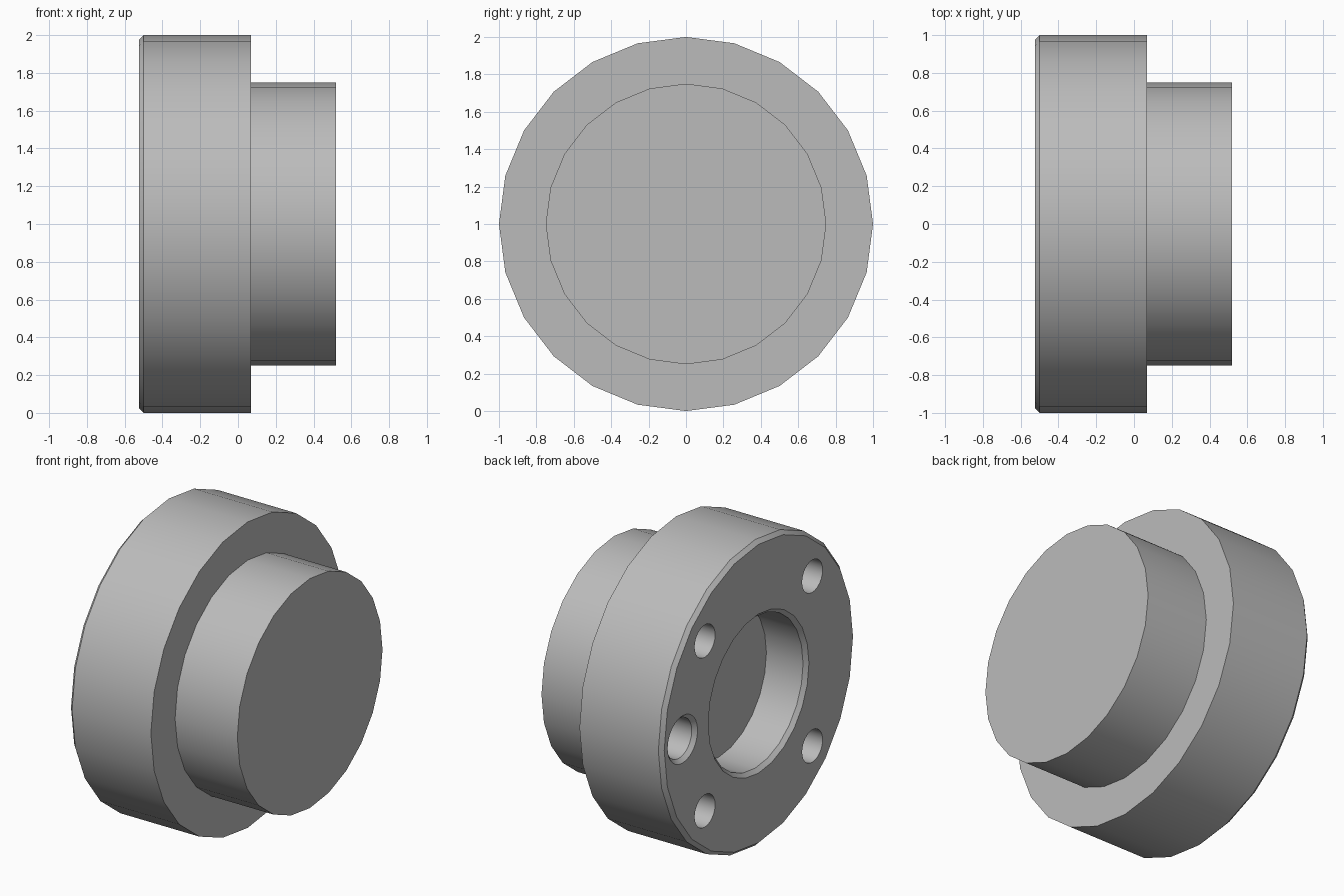
import bpy, bmesh
from math import cos, sin, pi, radians

if "Cube" in bpy.data.objects:
    bpy.data.objects.remove(bpy.data.objects["Cube"], do_unlink=True)

SIDES = 24
FACE, STEP, END = -0.525, 0.07, 0.52   # stations along x
BEVEL = 0.025

steel = bpy.data.materials.new("light_grey_steel")
steel.use_nodes = True
GREY = (0.5, 0.5, 0.5, 1)
steel.diffuse_color = GREY
steel.node_tree.nodes["Principled BSDF"].inputs["Base Color"].default_value = GREY


def lathe(name, profile, y=0.0, z=1.0):
    """Turn (x, radius) points about an x-parallel axis, with flat end caps."""
    bm = bmesh.new()
    rings = []
    for x, r in profile:
        rings.append([bm.verts.new((x, y + r * cos(2 * pi * i / SIDES),
                                    z + r * sin(2 * pi * i / SIDES)))
                      for i in range(SIDES)])
    for a, b in zip(rings, rings[1:]):
        for i in range(SIDES):
            j = (i + 1) % SIDES
            bm.faces.new((a[i], a[j], b[j], b[i]))
    bm.faces.new(rings[0])
    bm.faces.new(rings[-1])
    bmesh.ops.recalc_face_normals(bm, faces=bm.faces)
    mesh = bpy.data.meshes.new(name)
    bm.to_mesh(mesh)
    bm.free()
    mesh.materials.append(steel)
    obj = bpy.data.objects.new(name, mesh)
    bpy.context.collection.objects.link(obj)
    return obj


def hole(name, radius, depth, y, z):
    return lathe(name, [(FACE - 0.05, radius), (FACE + depth, radius)], y, z)


# Stepped body: bevelled flange, boss, and the central recess turned inside it
body = lathe("flanged_body", [
    (FACE + 0.29, 0.495), (FACE + BEVEL, 0.495), (FACE, 0.52),
    (FACE, 1 - BEVEL), (FACE + BEVEL, 1), (STEP, 1),
    (STEP, 0.75), (END, 0.75)])

# Four bolt holes on a square, and a countersunk locating hole at the back
PITCH = 0.785
side = PITCH * cos(pi / 4)
cutters = [hole("bolt_hole_cutter", 0.106, 0.4, sy * side, 1 + sz * side)
           for sy in (-1, 1) for sz in (-1, 1)]
cutters.append(lathe("locating_hole_cutter", [
    (FACE - BEVEL, 0.155 + BEVEL), (FACE + BEVEL, 0.13), (FACE + 0.4, 0.13)],
    PITCH, 1.0))

bpy.context.view_layer.objects.active = body
body.select_set(True)
for cutter in cutters:
    cutter.hide_render = True
    mod = body.modifiers.new("drill", 'BOOLEAN')
    mod.operation = 'DIFFERENCE'
    mod.solver = 'EXACT'
    mod.object = cutter
    bpy.ops.object.modifier_apply(modifier=mod.name)
for cutter in cutters:
    bpy.data.objects.remove(cutter, do_unlink=True)

# Smooth round walls, crisp rims
bpy.ops.object.select_all(action='DESELECT')
body.select_set(True)
bpy.ops.object.shade_smooth_by_angle(angle=radians(30))
